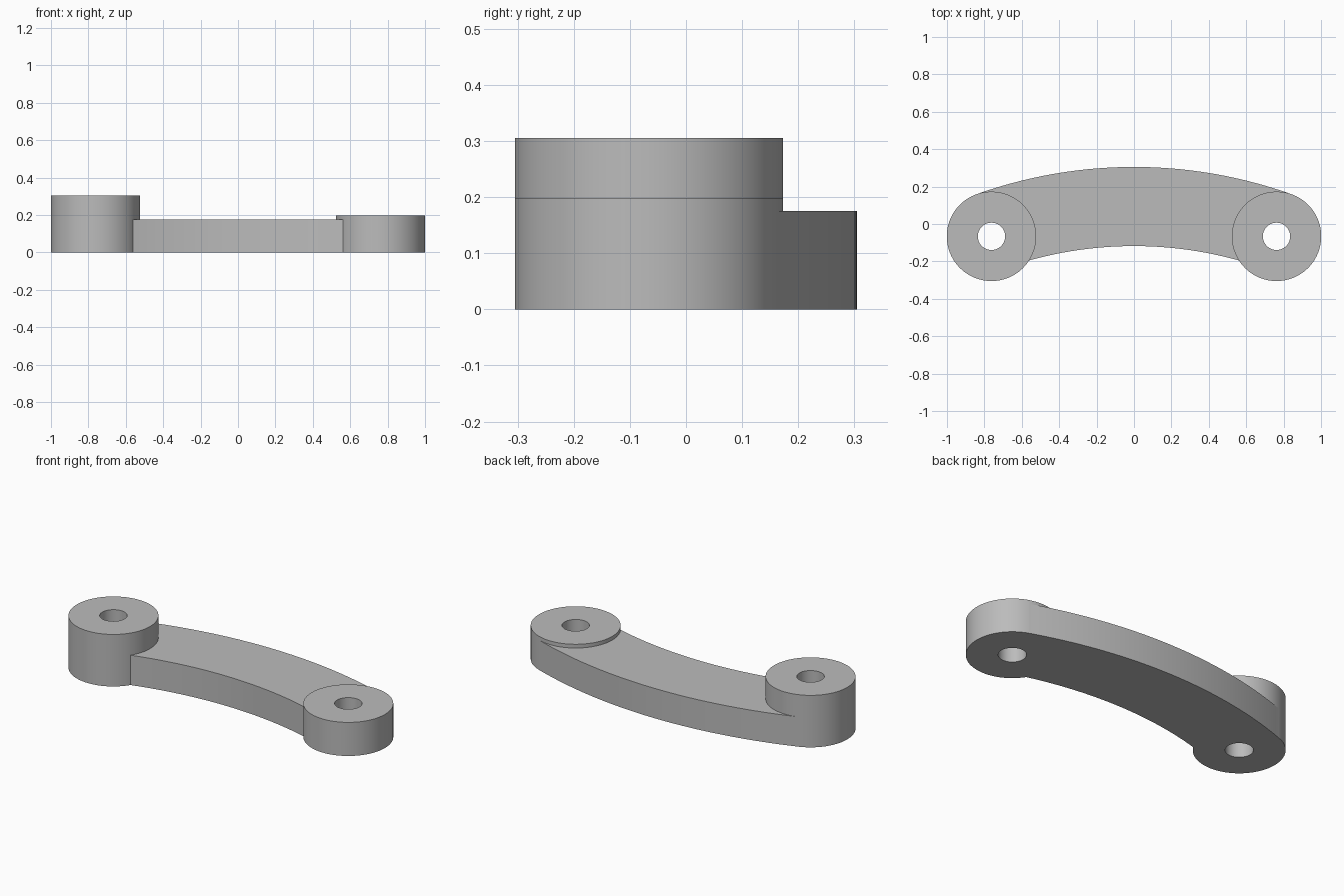
import bpy, bmesh, math
from mathutils import Vector

if "Cube" in bpy.data.objects:
    bpy.data.objects.remove(bpy.data.objects["Cube"], do_unlink=True)

BOSS_X, BOSS_Y, BOSS_R, HOLE_R = 0.762, -0.066, 0.239, 0.073
ARC_Y, OUTER_R, INNER_R = -2.199, 2.504, 2.081
ARM_H, TALL_H, SHORT_H = 0.175, 0.305, 0.197

grey = bpy.data.materials.new("plain grey")
grey.use_nodes = True
colour = (0.5, 0.5, 0.5, 1)
grey.diffuse_color = colour
grey.node_tree.nodes["Principled BSDF"].inputs["Base Color"].default_value = colour


def arc(cx, cy, r, start, end, steps):
    """Points along a circular arc, both ends included."""
    angles = [start + (end - start) * i / steps for i in range(steps + 1)]
    return [(cx + r * math.cos(a), cy + r * math.sin(a)) for a in angles]


def prism(name, outline, bottom, top):
    """Extrude a flat outline upwards into a solid."""
    bm = bmesh.new()
    face = bm.faces.new([bm.verts.new((x, y, bottom)) for x, y in outline])
    moved = bmesh.ops.extrude_face_region(bm, geom=[face])["geom"]
    verts = [v for v in moved if isinstance(v, bmesh.types.BMVert)]
    bmesh.ops.translate(bm, verts=verts, vec=Vector((0, 0, top - bottom)))
    bmesh.ops.recalc_face_normals(bm, faces=bm.faces[:])
    mesh = bpy.data.meshes.new(name)
    bm.to_mesh(mesh)
    bm.free()
    mesh.materials.append(grey)
    obj = bpy.data.objects.new(name, mesh)
    bpy.context.collection.objects.link(obj)
    return obj


def cylinder(name, x, r, bottom, top, sides):
    return prism(name, arc(x, BOSS_Y, r, 0, math.tau, sides)[:-1], bottom, top)


def combine(target, tool, operation):
    """Apply a boolean and discard the tool."""
    mod = target.modifiers.new(operation, "BOOLEAN")
    mod.operation, mod.solver, mod.object = operation, "EXACT", tool
    bpy.context.view_layer.objects.active = target
    bpy.ops.object.modifier_apply(modifier=mod.name)
    bpy.data.objects.remove(tool, do_unlink=True)


# Curved arm: concentric arcs, the outer one tangent to both bosses
outer_half = math.atan2(BOSS_X, BOSS_Y - ARC_Y)
inner_half = math.asin(0.62 / INNER_R)
up = math.pi / 2
outline = (arc(0, ARC_Y, OUTER_R, up - outer_half, up + outer_half, 48)
           + arc(0, ARC_Y, INNER_R, up + inner_half, up - inner_half, 48))
link = prism("curved_link_arm", outline, 0, ARM_H)

# Bosses at both ends, the right one taller, then the through holes
ends = ((-BOSS_X, TALL_H), (BOSS_X, SHORT_H))
for x, height in ends:
    combine(link, cylinder("boss", x, BOSS_R, 0, height, 96), "UNION")
for x, height in ends:
    combine(link, cylinder("hole_cutter", x, HOLE_R, -0.1, height + 0.1, 64), "DIFFERENCE")

# Smooth curved walls, sharp rims
bpy.ops.object.select_all(action="DESELECT")
link.select_set(True)
bpy.context.view_layer.objects.active = link
bpy.ops.object.shade_smooth_by_angle(angle=math.radians(30))
